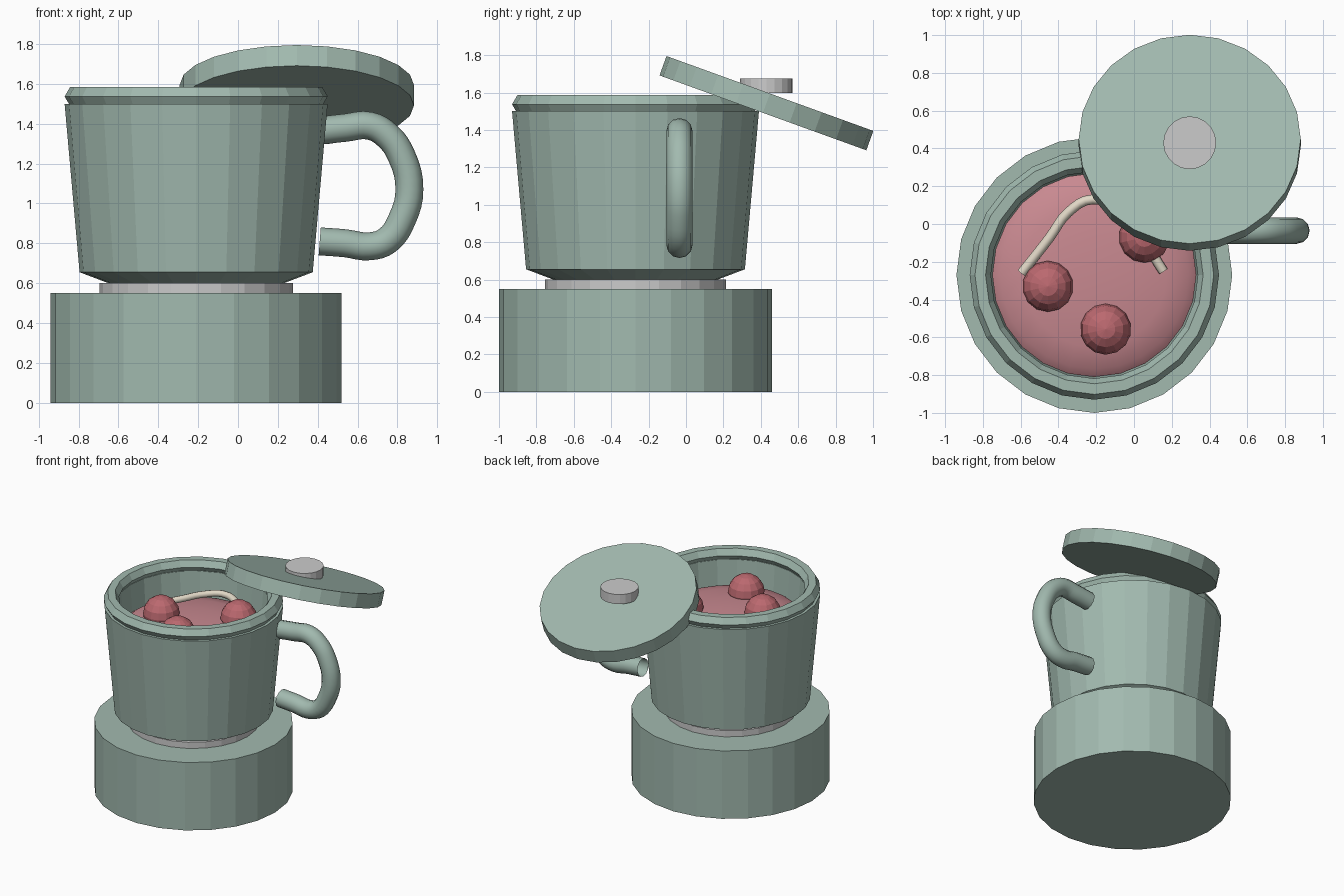
import bpy, bmesh, math
from mathutils import Matrix

if "Cube" in bpy.data.objects:
    bpy.data.objects.remove(bpy.data.objects["Cube"])

CX, CY = -0.21, -0.27      # shared axis of base and pot
SIDES = 24


def material(name, rgb):
    m = bpy.data.materials.new(name)
    m.diffuse_color = (*rgb, 1)
    m.use_nodes = True
    m.node_tree.nodes["Principled BSDF"].inputs["Base Color"].default_value = m.diffuse_color
    return m


SAGE = material("sage", (0.36, 0.49, 0.43))
SOUP = material("soup", (0.58, 0.25, 0.28))
BERRY = material("berry", (0.50, 0.14, 0.16))
CREAM = material("cream", (0.76, 0.69, 0.57))


def finish(name, mat):
    ob = bpy.context.object
    ob.name = name
    if mat:
        ob.data.materials.append(mat)
    return ob


def disc(name, loc, radius, height, mat=None, rot=(0, 0, 0), sides=SIDES):
    bpy.ops.mesh.primitive_cylinder_add(vertices=sides, radius=radius, depth=height,
                                        location=loc, rotation=rot)
    return finish(name, mat)


def lathe(name, profile, mat):
    bm = bmesh.new()
    verts = [bm.verts.new((r, 0, z)) for r, z in profile]
    edges = [bm.edges.new(p) for p in zip(verts, verts[1:])]
    bmesh.ops.spin(bm, geom=verts + edges, cent=(0, 0, 0), axis=(0, 0, 1),
                   angle=math.tau, steps=SIDES)
    bmesh.ops.remove_doubles(bm, verts=bm.verts, dist=1e-4)
    bmesh.ops.recalc_face_normals(bm, faces=bm.faces)
    mesh = bpy.data.meshes.new(name)
    bm.to_mesh(mesh)
    bm.free()
    ob = bpy.data.objects.new(name, mesh)
    ob.location = (CX, CY, 0)
    mesh.materials.append(mat)
    bpy.context.collection.objects.link(ob)


def tube(name, points, radius, mat, res):
    cu = bpy.data.curves.new(name, 'CURVE')
    cu.dimensions = '3D'
    cu.bevel_depth = radius
    cu.bevel_resolution = res
    cu.resolution_u = 4
    sp = cu.splines.new('BEZIER')
    sp.bezier_points.add(len(points) - 1)
    for bp, co in zip(sp.bezier_points, points):
        bp.co = co
        bp.handle_left_type = bp.handle_right_type = 'AUTO'
    cu.materials.append(mat)
    bpy.context.collection.objects.link(bpy.data.objects.new(name, cu))


# heater base and hot plate
disc("base", (CX, CY, 0.275), 0.73, 0.55, SAGE)
disc("hot_plate", (CX, CY, 0.575), 0.485, 0.05)

# hollow pot with a rolled rim
lathe("pot", [(0, 0.60), (0.44, 0.60), (0.585, 0.655), (0.66, 1.50),
              (0.565, 1.50), (0.51, 0.72), (0, 0.72)], SAGE)
bpy.ops.mesh.primitive_torus_add(location=(CX, CY, 1.537), major_segments=SIDES,
                                 minor_segments=6, major_radius=0.604, minor_radius=0.056)
finish("pot_rim", SAGE)

# side handle
path = [(0.41, 1.365), (0.54, 1.38), (0.66, 1.39), (0.75, 1.34), (0.82, 1.24),
        (0.86, 1.07), (0.825, 0.925), (0.75, 0.815), (0.66, 0.785), (0.54, 0.80), (0.41, 0.81)]
tube("pot_handle", [(x, -0.035, z) for x, z in path], 0.07, SAGE, 4)

# domed soup surface
bpy.ops.mesh.primitive_uv_sphere_add(segments=SIDES, ring_count=8, radius=0.54,
                                     location=(CX, CY, 1.29))
soup = finish("soup", SOUP)
soup.data.transform(Matrix.Diagonal((1, 1, 0.16, 1)))
bpy.ops.object.shade_smooth_by_angle()

# floating dumplings and a noodle
for i, (x, y) in enumerate([(-0.456, -0.33), (-0.15, -0.557), (0.055, -0.07)]):
    bpy.ops.mesh.primitive_uv_sphere_add(segments=14, ring_count=8, radius=0.135,
                                         location=(x, y, 1.38))
    finish(f"dumpling_{i + 1}", BERRY)
tube("noodle", [(-0.595, -0.26, 1.38), (-0.445, -0.07, 1.40), (-0.35, 0.06, 1.41),
                (-0.22, 0.13, 1.42), (-0.05, 0.06, 1.41), (0.06, -0.10, 1.39),
                (0.155, -0.25, 1.37)], 0.026, CREAM, 2)

# tilted lid resting on the rim, with an upright knob
disc("lid", (0.295, 0.43, 1.543), 0.588, 0.11, SAGE, (math.radians(-19.9), 0, 0))
disc("lid_knob", (0.295, 0.43, 1.636), 0.14, 0.077, sides=20)
